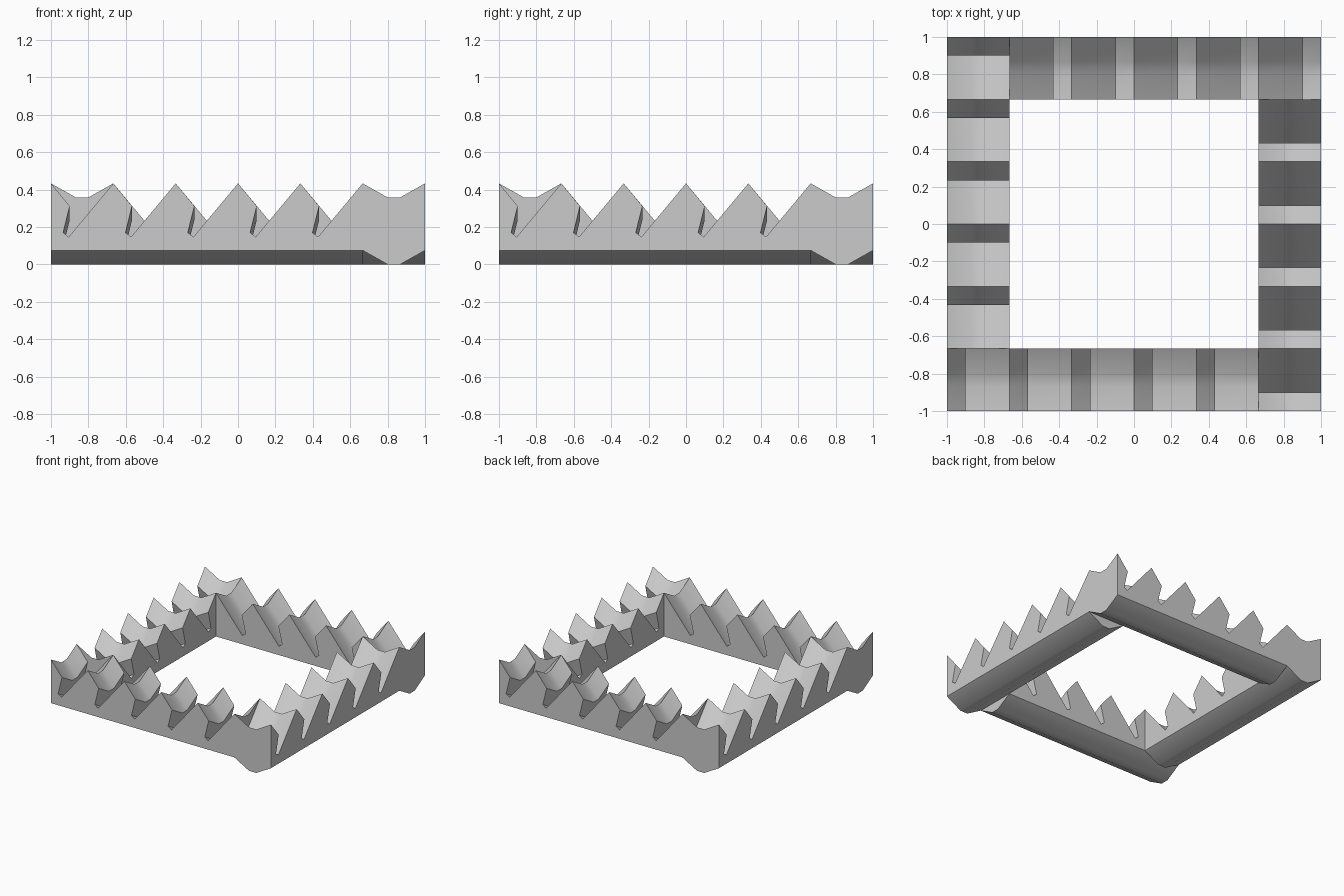
import bpy
import bmesh
from math import pi
from mathutils import Matrix, Vector

cube = bpy.data.objects.get("Cube")
if cube:
    bpy.data.objects.remove(cube, do_unlink=True)

grey = bpy.data.materials.new("plain grey")
grey.use_nodes = True
colour = (0.6, 0.6, 0.6, 1)
grey.diffuse_color = colour
grey.node_tree.nodes["Principled BSDF"].inputs["Base Color"].default_value = colour

PITCH = 1 / 3       # tooth spacing, also the bar width
TEETH = 5
BASE = 0.075        # lower edge of a bar
PEAK = 0.433

# One tooth: peak, hook tip, undercut, slot floor
TOOTH = [(0, PEAK), (0.1, 0.312), (0.065, 0.17), (0.095, 0.147)]

# Sagging cross-section: distance across the bar, drop
SAG = [(0, 0), (0.4, BASE), (0.6, BASE), (1, 0)]


def bar_profile():
    """Closed side outline of a toothed bar."""
    points = [(-1 + i * PITCH + x, z) for i in range(TEETH) for x, z in TOOTH]
    end = -1 + TEETH * PITCH
    return points + [(end, PEAK), (end, BASE), (-1, BASE)]


def make_bar(name, angle):
    """Sweep the outline across the bar, then turn it about the centre."""
    bm = bmesh.new()
    outline = bar_profile()
    rows = [[bm.verts.new(Vector((x, -1 + across * PITCH, z - drop)))
             for x, z in outline] for across, drop in SAG]
    count = len(outline)
    for near, far in zip(rows, rows[1:]):
        for i in range(count):
            j = (i + 1) % count
            bm.faces.new((near[i], near[j], far[j], far[i]))
    bm.faces.new(rows[0])
    bm.faces.new(rows[-1])
    bmesh.ops.recalc_face_normals(bm, faces=bm.faces)
    bm.transform(Matrix.Rotation(angle, 4, "Z"))
    mesh = bpy.data.meshes.new(name)
    bm.to_mesh(mesh)
    bm.free()
    mesh.materials.append(grey)
    bar = bpy.data.objects.new(name, mesh)
    bpy.context.collection.objects.link(bar)
    return bar


# Four bars in a pinwheel square
bpy.ops.object.select_all(action="DESELECT")
for turn, side in enumerate(("front", "left", "back", "right")):
    bar = make_bar(side + "_toothed_bar", turn * pi / 2)
    bar.select_set(True)
    bpy.context.view_layer.objects.active = bar
bpy.ops.object.shade_smooth_by_angle(angle=pi / 6)
